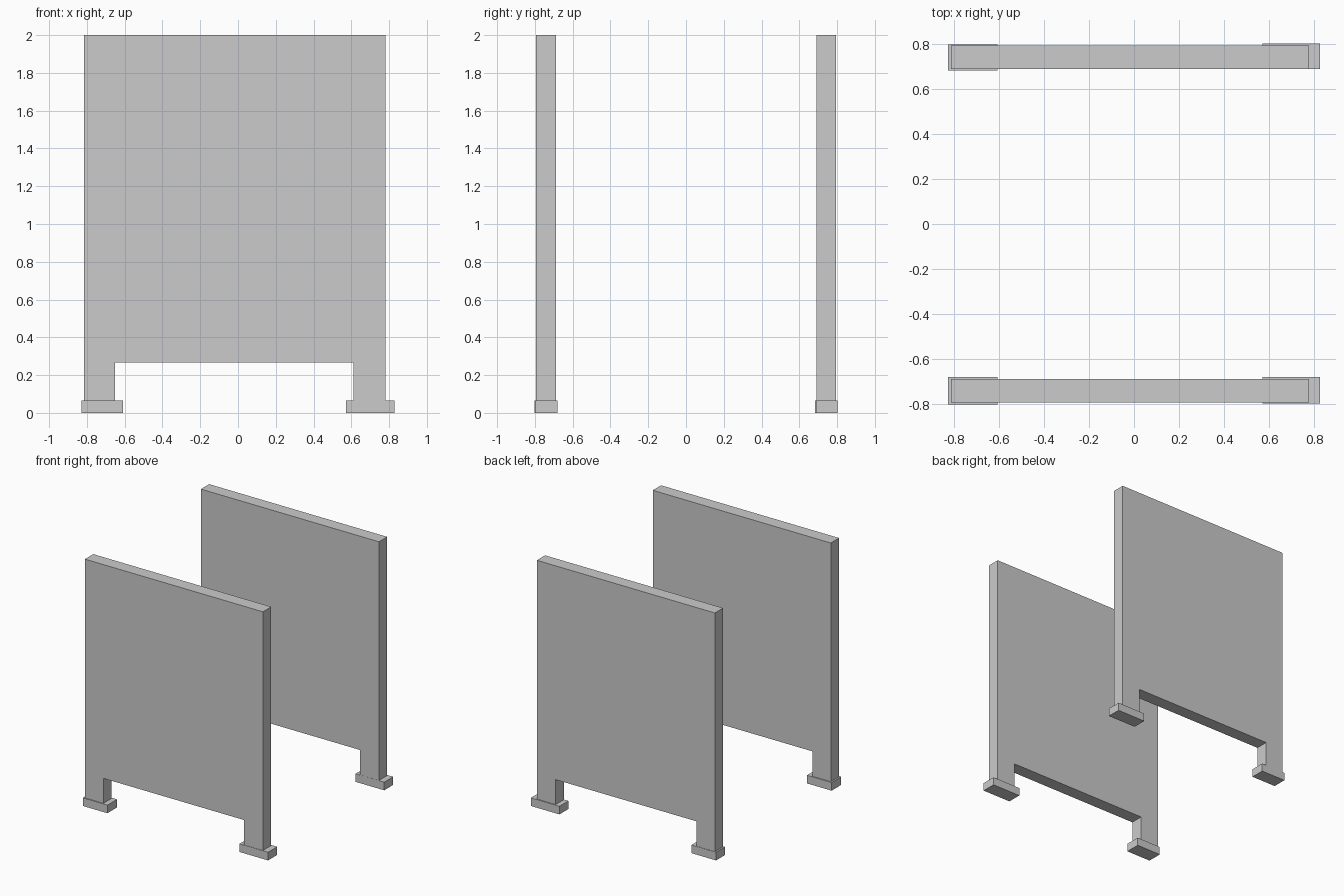
import bpy, bmesh

if "Cube" in bpy.data.objects:
    bpy.data.objects.remove(bpy.data.objects["Cube"])

FOOT_H = 0.066


def mesh_object(name, bm):
    bmesh.ops.recalc_face_normals(bm, faces=bm.faces)
    me = bpy.data.meshes.new(name)
    bm.to_mesh(me)
    bm.free()
    ob = bpy.data.objects.new(name, me)
    bpy.context.collection.objects.link(ob)
    return ob


def extruded(name, outline, direction, origin):
    """Fill an outline of 3D points and push it along a direction."""
    bm = bmesh.new()
    face = bm.faces.new([bm.verts.new(p) for p in outline(origin)])
    res = bmesh.ops.extrude_face_region(bm, geom=[face])
    verts = [v for v in res["geom"] if isinstance(v, bmesh.types.BMVert)]
    bmesh.ops.translate(bm, verts=verts, vec=direction)
    return mesh_object(name, bm)


# Panel profile with two legs and the opening between them
PROFILE = [(-0.815, FOOT_H), (-0.65, FOOT_H), (-0.65, 0.268), (0.612, 0.268),
           (0.612, FOOT_H), (0.78, FOOT_H), (0.78, 2.0), (-0.815, 2.0)]


def panel(name, y0, y1):
    extruded(name, lambda y: [(x, y, z) for x, z in PROFILE], (0, y1 - y0, 0), y0)


def foot(name, x0, x1, y0, y1):
    extruded(name, lambda z: [(x0, y0, z), (x1, y0, z), (x1, y1, z), (x0, y1, z)],
             (0, 0, FOOT_H), 0.0)


# Two upright panels
panel("front_panel", -0.795, -0.689)
panel("back_panel", 0.690, 0.795)

# Four foot blocks
foot("front_left_foot", -0.828, -0.608, -0.803, -0.681)
foot("front_right_foot", 0.572, 0.828, -0.798, -0.681)
foot("back_left_foot", -0.828, -0.608, 0.683, 0.798)
foot("back_right_foot", 0.572, 0.828, 0.689, 0.803)
